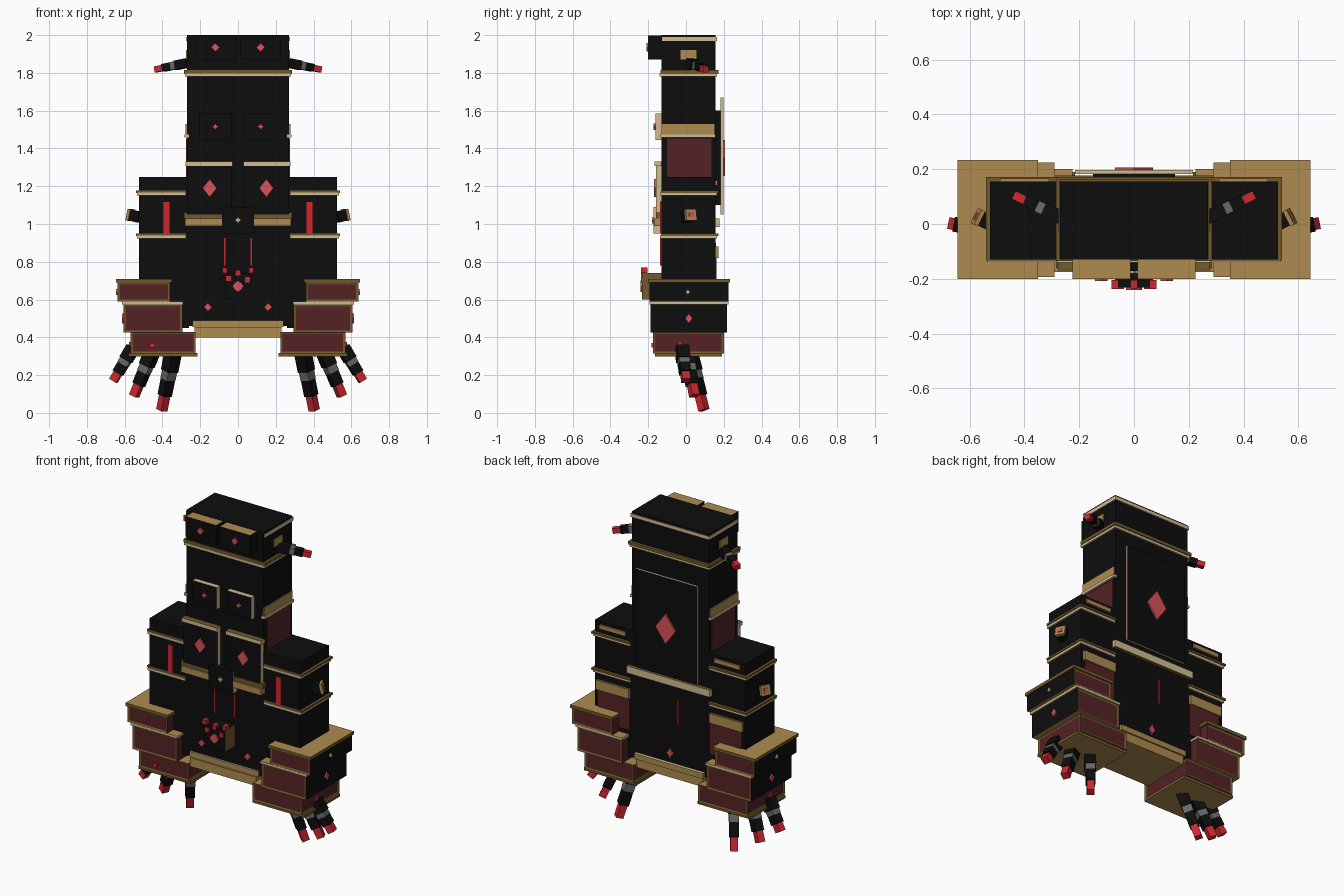
import bpy, bmesh, math
from mathutils import Vector

if "Cube" in bpy.data.objects:
    bpy.data.objects.remove(bpy.data.objects["Cube"])

COLOURS = {
    "black": (0.004, 0.004, 0.004), "cream": (0.64, 0.50, 0.29), "gold": (0.42, 0.26, 0.08),
    "bronze": (0.17, 0.10, 0.025), "dark_red": (0.09, 0.016, 0.018), "red": (0.62, 0.02, 0.03),
    "light_red": (0.70, 0.085, 0.10), "grey": (0.14, 0.14, 0.14),
}
MATS = {}
for key, rgb in COLOURS.items():
    MATS[key] = bpy.data.materials.new(key)
    MATS[key].diffuse_color = (*rgb, 1)
INDEX = {k: i for i, k in enumerate(MATS)}
AXES = {"+x": (1, 0, 0), "-x": (-1, 0, 0), "+y": (0, 1, 0),
        "-y": (0, -1, 0), "+z": (0, 0, 1), "-z": (0, 0, -1)}


def finish(name, bm):
    bmesh.ops.recalc_face_normals(bm, faces=bm.faces)
    me = bpy.data.meshes.new(name)
    bm.to_mesh(me)
    bm.free()
    for m in MATS.values():
        me.materials.append(m)
    ob = bpy.data.objects.new(name, me)
    bpy.context.collection.objects.link(ob)
    return ob


def box(name, x, y, z, col, sides=None, panels="", frame=0.016, panel="dark_red"):
    """Box from ranges; sides recolours faces by direction, panels insets framed faces."""
    bm = bmesh.new()
    bmesh.ops.create_cube(bm, size=1)
    for v in bm.verts:
        for i, (a, b) in enumerate((x, y, z)):
            v.co[i] = (a + b) / 2 + v.co[i] * (b - a)
    bm.normal_update()
    framed = []
    for f in bm.faces:
        f.material_index = INDEX[col]
        for d, vec in AXES.items():
            if f.normal.dot(Vector(vec)) > 0.9:
                if sides and d in sides:
                    f.material_index = INDEX[sides[d]]
                if d in panels.split():
                    framed.append(f)
    for f in framed:
        f.material_index = INDEX["bronze"]
        bmesh.ops.inset_region(bm, faces=[f], thickness=frame, depth=-0.004)
        f.material_index = INDEX[panel]
    return finish(name, bm)


def mir(s, a, b):
    return (a, b) if s > 0 else (-b, -a)


def mark(name, centre, facing, w, h, col="light_red", inner=0.4, t=0.009):
    """Thin four pointed emblem standing on a surface."""
    bm = bmesh.new()
    n = Vector(AXES[facing])
    up = Vector((0, 0, 1))
    side = up.cross(n)
    vs = []
    for k in range(8):
        a = k * math.pi / 4
        r = 1 if k % 2 == 0 else inner * 1.4142
        vs.append(bm.verts.new(Vector(centre) + side * (w * r * math.cos(a)) + up * (h * r * math.sin(a))))
    f = bm.faces.new(vs)
    ext = bmesh.ops.extrude_face_region(bm, geom=[f])
    bmesh.ops.translate(bm, vec=n * t, verts=[g for g in ext["geom"] if isinstance(g, bmesh.types.BMVert)])
    for g in bm.faces:
        g.material_index = INDEX[col]
    return finish(name, bm)


def claw(name, base, tip, parts, width):
    """Jointed claw made of stepped blocks from base to tip."""
    base, tip = Vector(base), Vector(tip)
    d = tip - base
    rot = d.to_track_quat('Z', 'Y').to_matrix()
    bm = bmesh.new()
    for a, b, w, col in parts:
        res = bmesh.ops.create_cube(bm, size=1)["verts"]
        for v in res:
            loc = Vector((v.co.x * w * width, v.co.y * w * width, ((a + b) / 2 + v.co.z * (b - a)) * d.length))
            v.co = base + rot @ loc
        for f in {f for v in res for f in v.link_faces}:
            f.material_index = INDEX[col]
    return finish(name, bm)


# Main column
box("torso", (-.27, .27), (-.13, .155), (.46, 2.0), "black")
box("head_band_upper", (-.285, .285), (-.135, .172), (1.795, 1.815), "bronze")
box("head_band_lower", (-.28, .28), (-.14, .165), (1.78, 1.797), "cream")
box("crown_trim", (-.274, .274), (-.128, .163), (1.968, 1.99), "cream", {"+z": "bronze"})
box("hip_skirt", (-.23, .23), (-.15, .165), (.40, .455), "gold")
box("hip_skirt_lip", (-.24, .24), (-.14, .175), (.455, .49), "gold", {"+z": "cream"})
box("waist_band_back", (-.29, .29), (.15, .178), (.985, 1.03), "cream", {"+z": "bronze", "-z": "bronze"})

# Back plate and back details
box("back_plate", (-.215, .215), (.183, .198), (1.05, 1.67), "cream", {"+y": "black"})
box("back_plate_mount", (-.15, .15), (.15, .185), (1.1, 1.6), "black")
mark("back_diamond", (0, .198, 1.35), "+y", .07, .095, inner=.5)
mark("back_low_emblem", (0, .155, .55), "+y", .025, .035)
box("back_slit", (-.058, -.052), (.15, .158), (.74, .90), "red")

# Front centre details
box("belt_box", (-.085, .085), (-.172, -.13), (.95, 1.09), "black", {"+x": "cream"})
mark("belt_emblem", (0, -.172, 1.02), "-y", .018, .018, "cream")
box("crest_box", (-.07, .07), (-.232, -.13), (.60, .74), "black", {"+x": "bronze"})
mark("crest_emblem", (0, -.232, .67), "-y", .03, .03, inner=.6)
for i, (x, z) in enumerate(((-.07, .755), (.07, .755), (0, .742), (-.05, .712), (.05, .705))):
    box(f"crest_stud_{i}", (x - .013, x + .013), (-.238, -.205), (z - .014, z + .014), "red")

TOE = ((-.1, .3, 1.15, "black"), (.27, .45, 1.0, "grey"), (.40, .74, .95, "black"), (.72, 1, .75, "red"))
for s, side in ((-1, "left"), (1, "right")):
    out = "+x" if s > 0 else "-x"
    inn = "-x" if s > 0 else "+x"

    def X(a, b):
        return mir(s, a, b)

    # Brow and chest plates
    box(f"brow_plate_{side}", X(.012, .225), (-.2, -.13), (1.87, 1.998), "black", {"+z": "gold"})
    box(f"chest_plate_{side}", X(.035, .205), (-.162, -.13), (1.445, 1.585), "cream", {"-y": "black"})
    box(f"belly_plate_{side}", X(.032, .27), (-.16, -.13), (1.05, 1.31), "cream", {"-y": "black"})
    box(f"belly_plate_cap_{side}", X(.03, .278), (-.167, -.13), (1.308, 1.332), "cream", {"+z": "bronze"})
    box(f"belt_ledge_{side}", X(.08, .28), (-.17, -.13), (.99, 1.03), "gold")
    box(f"belt_ledge_lip_{side}", X(.08, .285), (-.16, -.13), (1.03, 1.06), "bronze")
    mark(f"brow_eye_{side}", (s * .12, -.2, 1.935), "-y", .023, .023, inner=.5)
    mark(f"chest_emblem_{side}", (s * .12, -.162, 1.515), "-y", .018, .018)
    mark(f"belly_diamond_{side}", (s * .15, -.16, 1.19), "-y", .038, .048, inner=.5)
    mark(f"hip_emblem_{side}", (s * .16, -.13, .56), "-y", .022, .022, inner=.5)
    box(f"front_slit_{side}", X(.066, .074), (-.137, -.125), (.78, .925), "red")

    # Side panels on the column
    box(f"flank_band_{side}", X(.26, .277), (-.13, .15), (1.475, 1.53), "gold", {"+z": "bronze"})
    box(f"flank_band_lip_{side}", X(.26, .283), (-.135, .155), (1.458, 1.475), "cream")
    box(f"flank_panel_{side}", X(.26, .275), (-.1, .135), (1.24, 1.452), "dark_red")

    # Shoulder block with bands
    box(f"shoulder_{side}", X(.26, .525), (-.13, .155), (.45, 1.25), "black")
    for n, z in (("upper", 1.15), ("lower", .922)):
        box(f"shoulder_band_{n}_{side}", X(.275, .535), (-.138, .165), (z, z + .016), "cream")
        box(f"shoulder_band_{n}_lip_{side}", X(.275, .541), (-.133, .172), (z + .015, z + .027), "bronze")
    box(f"shoulder_stripe_{side}", X(.36, .396), (-.138, -.125), (.95, 1.12), "red")
    box(f"shoulder_back_panel_{side}", X(.28, .50), (.15, .161), (.62, .82), "dark_red")
    box(f"shoulder_back_trim_{side}", X(.28, .51), (.15, .172), (.82, .88), "gold", {"+z": "bronze"})
    box(f"shoulder_back_rim_{side}", X(.31, .49), (.15, .166), (1.205, 1.23), "gold")

    # Side knob
    claw(f"knob_{side}", (s * .52, .0, 1.035), (s * .58, .03, 1.05),
         ((0, .75, 1, "black"), (.72, .95, 1.12, "gold"), (.9, 1.02, .5, "light_red")), .055)

    # Stepped foot slabs with framed red panels
    box(f"foot_top_{side}", X(.36, .637), (-.193, .225), (.59, .69), "black",
        {"-z": "gold", inn: "dark_red"}, "-y +y")
    box(f"foot_top_cap_{side}", X(.35, .645), (-.2, .233), (.69, .71), "bronze", {"+z": "gold"})
    box(f"foot_mid_{side}", X(.295, .605), (-.188, .217), (.425, .575), "black",
        {"+z": "gold", "-z": "gold", inn: "dark_red"}, "-y +y")
    box(f"foot_mid_cap_{side}", X(.29, .615), (-.194, .224), (.575, .59), "cream", {"+z": "gold"})
    box(f"foot_low_{side}", X(.225, .568), (-.175, .2), (.315, .428), "bronze",
        {"+z": "gold"}, f"-y +y {out} {inn}")
    box(f"foot_sole_{side}", X(.215, .58), (-.165, .19), (.298, .316), "bronze", {"-z": "gold"})
    mark(f"foot_top_emblem_{side}", (s * .637, .01, .64), out, .015, .015, "cream")
    mark(f"foot_mid_emblem_{side}", (s * .605, .015, .50), out, .02, .026, inner=.5)
    box(f"foot_stud_{side}", X(.555, .576), (-.045, -.018), (.35, .375), "red")

    # Toes
    for i, (base, tip) in enumerate((((.345, .02, .31), (.403, .095, .015)),
                                     ((.455, .0, .32), (.55, .045, .09)),
                                     ((.565, -.02, .33), (.66, .0, .17)))):
        claw(f"toe_{i}_{side}", (s * base[0], base[1], base[2]), (s * tip[0], tip[1], tip[2]), TOE, .058)

    # Ear disc and head claw
    box(f"ear_disc_{side}", X(.265, .276), (-.03, .055), (1.87, 1.92), "gold")
    claw(f"head_claw_{side}", (s * .28, .03, 1.85), (s * .437, .105, 1.818), TOE, .043)

box("left_foot_front_stud", (-.468, -.44), (-.182, -.17), (.345, .37), "red")

for m in bpy.data.materials:
    if m.users and not m.is_grease_pencil:
        m.use_nodes = True
        m.node_tree.nodes["Principled BSDF"].inputs["Base Color"].default_value = m.diffuse_color
